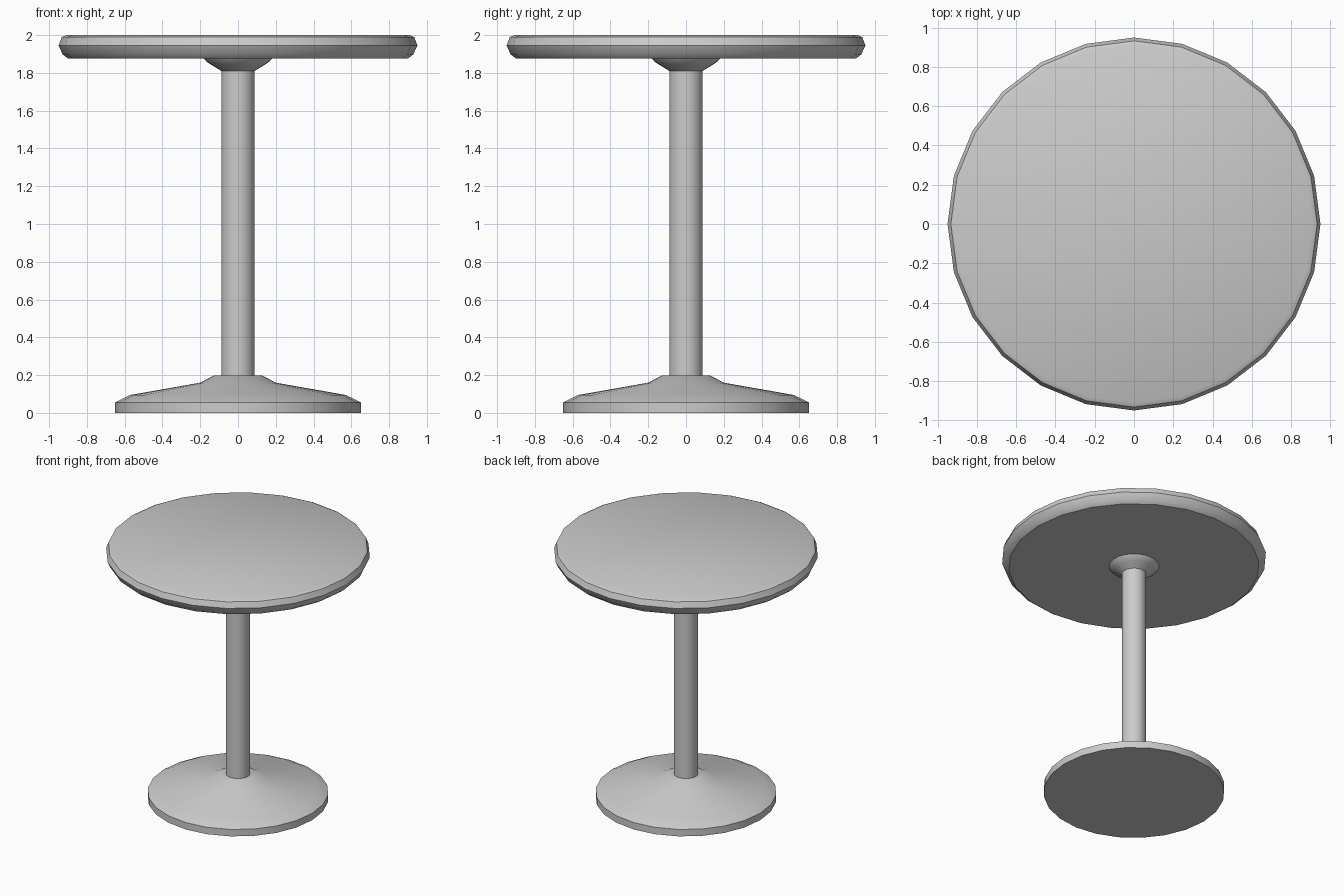
import bpy, bmesh
from math import cos, sin, tau, radians

if "Cube" in bpy.data.objects:
    bpy.data.objects.remove(bpy.data.objects["Cube"])

SIDES = 24


def lathe(name, profile):
    """Revolve (radius, z) points, listed bottom to top, and cap both ends."""
    bm = bmesh.new()
    rings = [[bm.verts.new((r * cos(tau * i / SIDES), r * sin(tau * i / SIDES), z))
              for i in range(SIDES)] for r, z in profile]
    for low, high in zip(rings, rings[1:]):
        for i in range(SIDES):
            j = (i + 1) % SIDES
            bm.faces.new((low[i], low[j], high[j], high[i]))
    bm.faces.new(rings[0][::-1])
    bm.faces.new(rings[-1])
    mesh = bpy.data.meshes.new(name)
    bm.to_mesh(mesh)
    bm.free()
    obj = bpy.data.objects.new(name, mesh)
    bpy.context.collection.objects.link(obj)
    bpy.ops.object.select_all(action='DESELECT')
    obj.select_set(True)
    bpy.context.view_layer.objects.active = obj
    bpy.ops.object.shade_smooth_by_angle(angle=radians(30))
    return obj


# Round foot with a sloping upper side
lathe("base", [(0.65, 0), (0.65, 0.055), (0.57, 0.095), (0.2, 0.16), (0.13, 0.197)])

# Central column
lathe("post", [(0.088, 0.19), (0.088, 1.82)])

# Flared collar under the top
lathe("collar", [(0.088, 1.81), (0.14, 1.842), (0.165, 1.858), (0.183, 1.88)])

# Round top with a bevelled rim
lathe("table_top", [(0.9, 1.876), (0.928, 1.898), (0.95, 1.945), (0.933, 1.989), (0.91, 2.0)])
